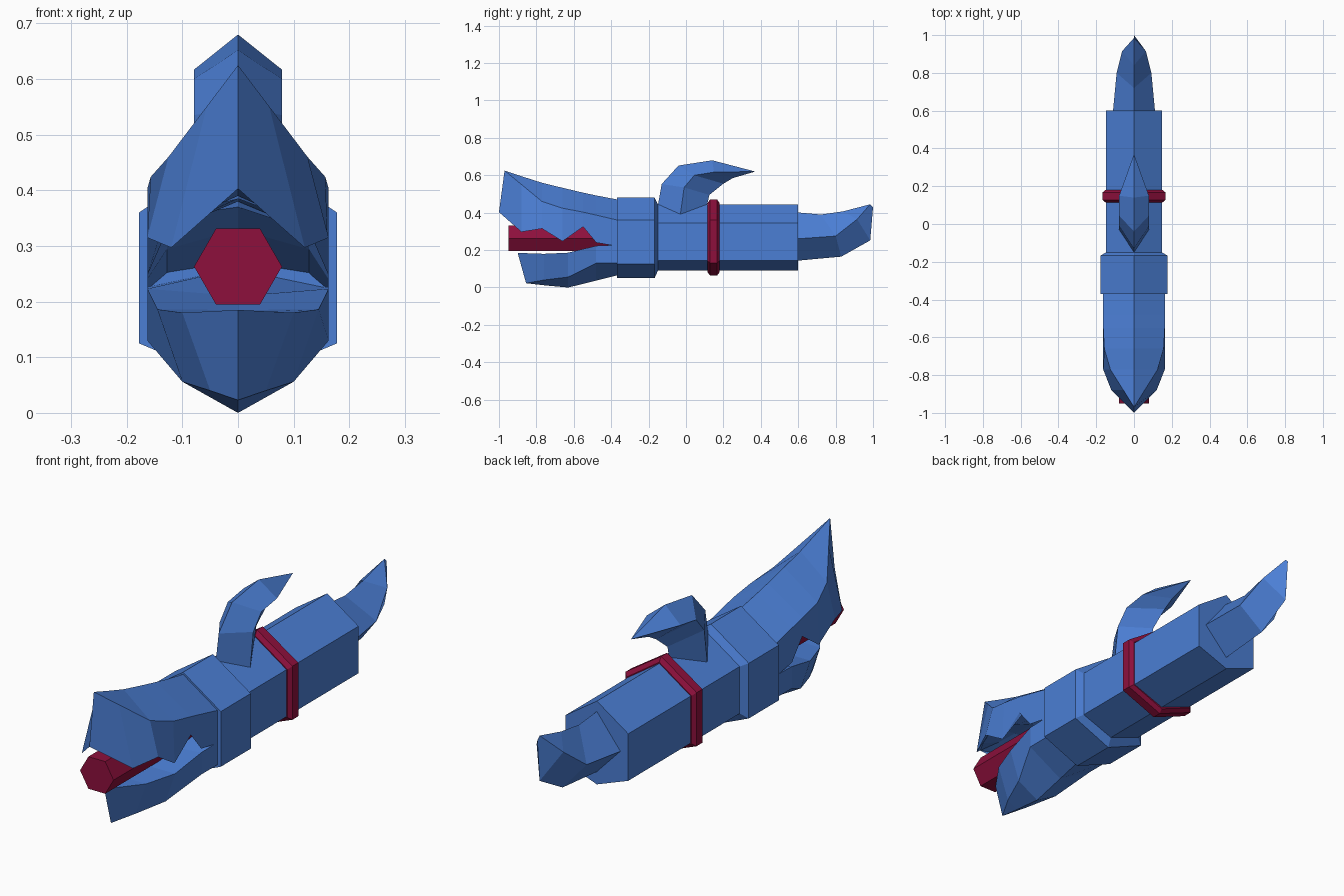
import bpy, bmesh, math
from mathutils import Matrix

if "Cube" in bpy.data.objects:
    bpy.data.objects.remove(bpy.data.objects["Cube"])


def material(name, rgb):
    m = bpy.data.materials.new(name)
    m.diffuse_color = (*rgb, 1)
    m.use_nodes = True
    m.node_tree.nodes["Principled BSDF"].inputs["Base Color"].default_value = m.diffuse_color
    return m


BLUE = material("blue", (0.07, 0.21, 0.66))
RED = material("crimson", (0.27, 0.005, 0.046))


def finish(bm, name, mat):
    bmesh.ops.remove_doubles(bm, verts=bm.verts, dist=1e-4)
    bmesh.ops.recalc_face_normals(bm, faces=bm.faces)
    mesh = bpy.data.meshes.new(name)
    bm.to_mesh(mesh)
    bm.free()
    mesh.materials.append(mat)
    bpy.context.collection.objects.link(bpy.data.objects.new(name, mesh))


def loft(name, sections, mat=BLUE):
    """Skin half sections (x, y, z), centre line to centre line, mirrored over x."""
    bm = bmesh.new()
    rings = []
    for half in sections:
        pts = list(half) + [(-x, y, z) for x, y, z in reversed(half[1:-1])]
        rings.append([bm.verts.new(p) for p in pts])
    n = len(rings[0])
    for a, b in zip(rings, rings[1:]):
        for i in range(n):
            j = (i + 1) % n
            bm.faces.new((a[i], a[j], b[j], b[i]))
    bm.faces.new(rings[0])
    bm.faces.new(rings[-1])
    finish(bm, name, mat)


def hexa(y, w, top, upper, lower, bottom):
    return [(0, y, top), (w, y, upper), (w, y, lower), (0, y, bottom)]


# main body
loft("body", [hexa(y, 0.148, 0.445, 0.345, 0.145, 0.09) for y in (-0.17, 0.6)])

# collar behind the head, chamfered at its rear
loft("collar", [hexa(-0.37, 0.178, 0.48, 0.36, 0.125, 0.05),
                hexa(-0.168, 0.178, 0.48, 0.36, 0.125, 0.05),
                hexa(-0.15, 0.148, 0.445, 0.345, 0.145, 0.09)])

# red band round the body
small = (0.152, 0.45, 0.347, 0.143, 0.082)
large = (0.167, 0.47, 0.36, 0.132, 0.065)
loft("band", [hexa(0.115, *small), hexa(0.128, *large),
              hexa(0.167, *large), hexa(0.18, *small)], RED)

# six-sided barrel in the mouth
bm = bmesh.new()
bmesh.ops.create_cone(bm, cap_ends=True, segments=6, radius1=0.079, radius2=0.079, depth=0.6)
bmesh.ops.rotate(bm, verts=bm.verts, matrix=Matrix.Rotation(math.pi / 2, 3, 'X'))
corner = max(bm.verts, key=lambda v: v.co.x)
turn = math.atan2(corner.co.z, corner.co.x)
bmesh.ops.rotate(bm, verts=bm.verts, matrix=Matrix.Rotation(turn, 3, 'Y'))
bmesh.ops.translate(bm, verts=bm.verts, vec=(0, -0.65, 0.263))
finish(bm, "barrel", RED)

# upper jaw: y, ridge z, brow (x, z), lower edge (x, z), roof z
upper = []
for y, ridge, bx, bz, lx, lz, roof in (
        (-0.88, 0.595, 0.056, 0.551, 0.12, 0.297, 0.39),
        (-0.77, 0.56, 0.125, 0.46, 0.163, 0.315, 0.385),
        (-0.66, 0.533, 0.157, 0.424, 0.163, 0.247, 0.38),
        (-0.55, 0.507, 0.163, 0.403, 0.163, 0.325, 0.37),
        (-0.48, 0.492, 0.163, 0.387, 0.163, 0.24, 0.33),
        (-0.365, 0.47, 0.163, 0.36, 0.163, 0.22, 0.27)):
    inner = max(lz + 0.01, lz * 0.4 + roof * 0.6)
    upper.append([(0, y, ridge), (bx, y, bz), (lx, y, lz), (lx - 0.035, y, inner), (0, y, roof)])
snout, beak = (0, -0.97, 0.625), (0, -1.0, 0.403)
loft("upper_jaw", [[snout, snout, beak, beak, beak]] + upper)

# lower jaw: floor, rim, side edge, keel
tip, chin = (0, -0.9, 0.185), (0, -0.855, 0.023)
lower = [[tip, tip, chin, chin]]
for y, floor, rx, rz, sx, sz, keel in (
        (-0.76, 0.18, 0.1, 0.18, 0.05, 0.04, 0.012),
        (-0.63, 0.185, 0.145, 0.186, 0.1, 0.056, 0.0),
        (-0.48, 0.21, 0.163, 0.223, 0.163, 0.13, 0.037),
        (-0.365, 0.26, 0.163, 0.226, 0.163, 0.13, 0.066)):
    lower.append([(0, y, floor), (rx, y, rz), (sx, y, sz), (0, y, keel)])
loft("lower_jaw", lower)

# swept crest on top: outer edge, wide side edge, inner edge
point = (0, 0.37, 0.62)
loft("crest", [
    [(0, -0.15, 0.44), (0.079, -0.03, 0.392), (0, 0.11, 0.43)],
    [(0, -0.13, 0.553), (0.079, -0.01, 0.535), (0, 0.125, 0.495)],
    [(0, -0.04, 0.652), (0.079, 0.045, 0.6), (0, 0.2, 0.555)],
    [(0, 0.14, 0.68), (0.079, 0.15, 0.617), (0, 0.25, 0.585)],
    [point, point, point]])

# curved tail handle: top ridge, side edge, bottom ridge
end = (0, 0.985, 0.445)
loft("tail", [
    [(0, 0.59, 0.402), (0.112, 0.59, 0.26), (0, 0.59, 0.143)],
    [(0, 0.72, 0.39), (0.092, 0.8, 0.275), (0, 0.83, 0.165)],
    [(0, 0.84, 0.407), (0.063, 0.915, 0.365), (0, 0.985, 0.252)],
    [end, end, (0, 1.0, 0.43)]])
